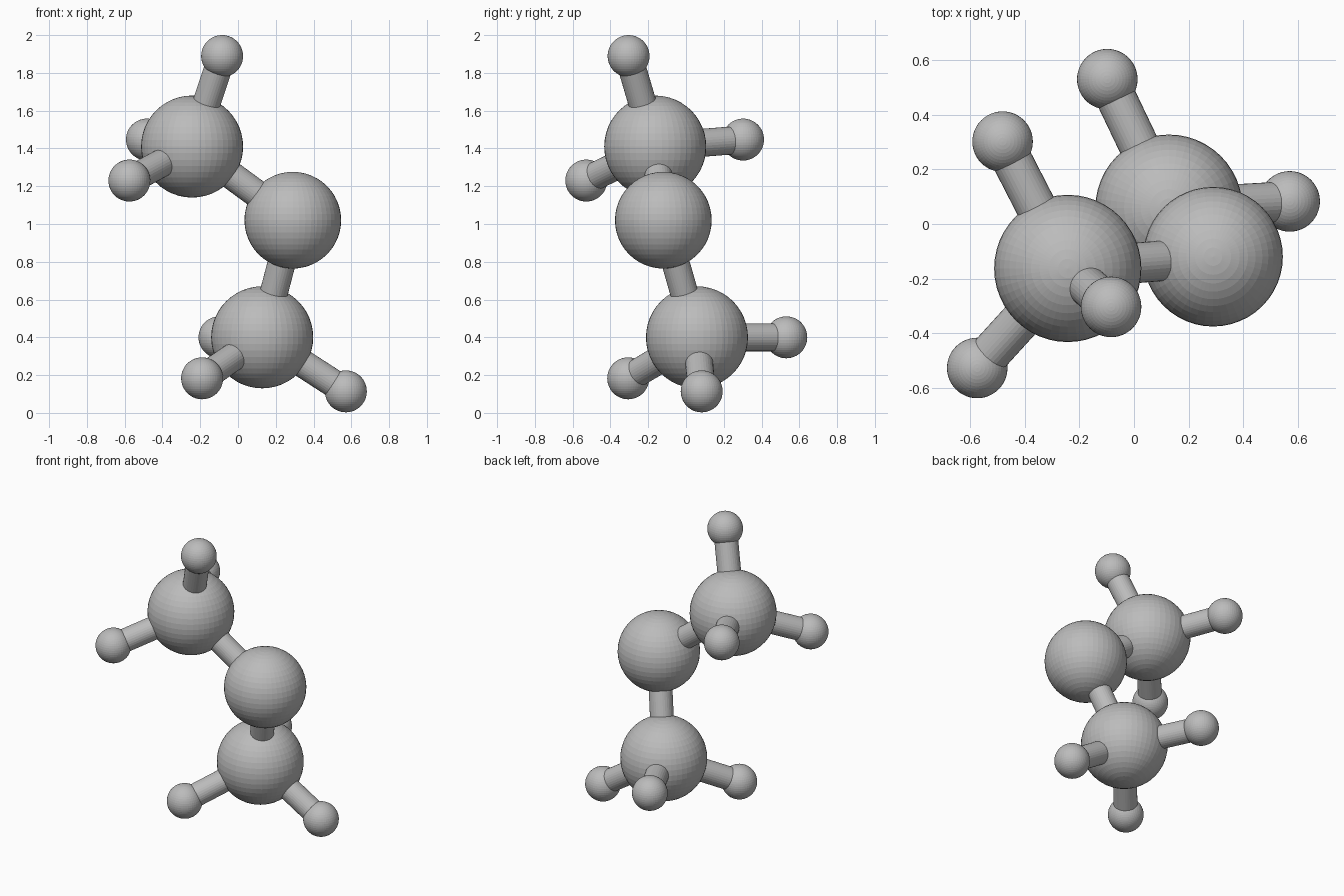
import bpy
from mathutils import Vector

cube = bpy.data.objects.get("Cube")
if cube:
    bpy.data.objects.remove(cube, do_unlink=True)

grey = bpy.data.materials.new("plain grey")
grey.use_nodes = True
colour = (0.5, 0.5, 0.5, 1)
grey.diffuse_color = colour
grey.node_tree.nodes["Principled BSDF"].inputs["Base Color"].default_value = colour

LARGE, MIDDLE, SMALL, ROD = 0.27, 0.256, 0.111, 0.074


def finish(name):
    obj = bpy.context.object
    obj.name = name
    obj.data.materials.append(grey)
    return obj


def ball(name, centre, radius):
    bpy.ops.mesh.primitive_uv_sphere_add(segments=48, ring_count=24,
                                         radius=radius, location=centre)
    return finish(name)


def rod(name, start, end):
    a, b = Vector(start), Vector(end)
    bpy.ops.mesh.primitive_cylinder_add(vertices=32, radius=ROD, depth=(b - a).length,
                                        location=(a + b) / 2)
    obj = finish(name)
    obj.rotation_euler = (b - a).to_track_quat("Z", "Y").to_euler()
    return obj


# Central ball joining the two clusters
middle = (0.29, -0.12, 1.02)
ball("middle_ball", middle, MIDDLE)

# Each cluster: large ball, and three small balls around it
clusters = {
    "upper": ((-0.243, -0.163, 1.41),
              {"top": (-0.084, -0.304, 1.889),
               "front": (-0.575, -0.528, 1.23),
               "back": (-0.482, 0.302, 1.447)}),
    "lower": ((0.128, 0.058, 0.4),
              {"front": (-0.19, -0.306, 0.183),
               "side": (0.571, 0.083, 0.114),
               "back": (-0.098, 0.531, 0.4)}),
}
for level, (centre, tips) in clusters.items():
    ball(f"{level}_large_ball", centre, LARGE)
    rod(f"{level}_middle_rod", centre, middle)
    for side, tip in tips.items():
        ball(f"{level}_{side}_small_ball", tip, SMALL)
        rod(f"{level}_{side}_rod", centre, tip)
